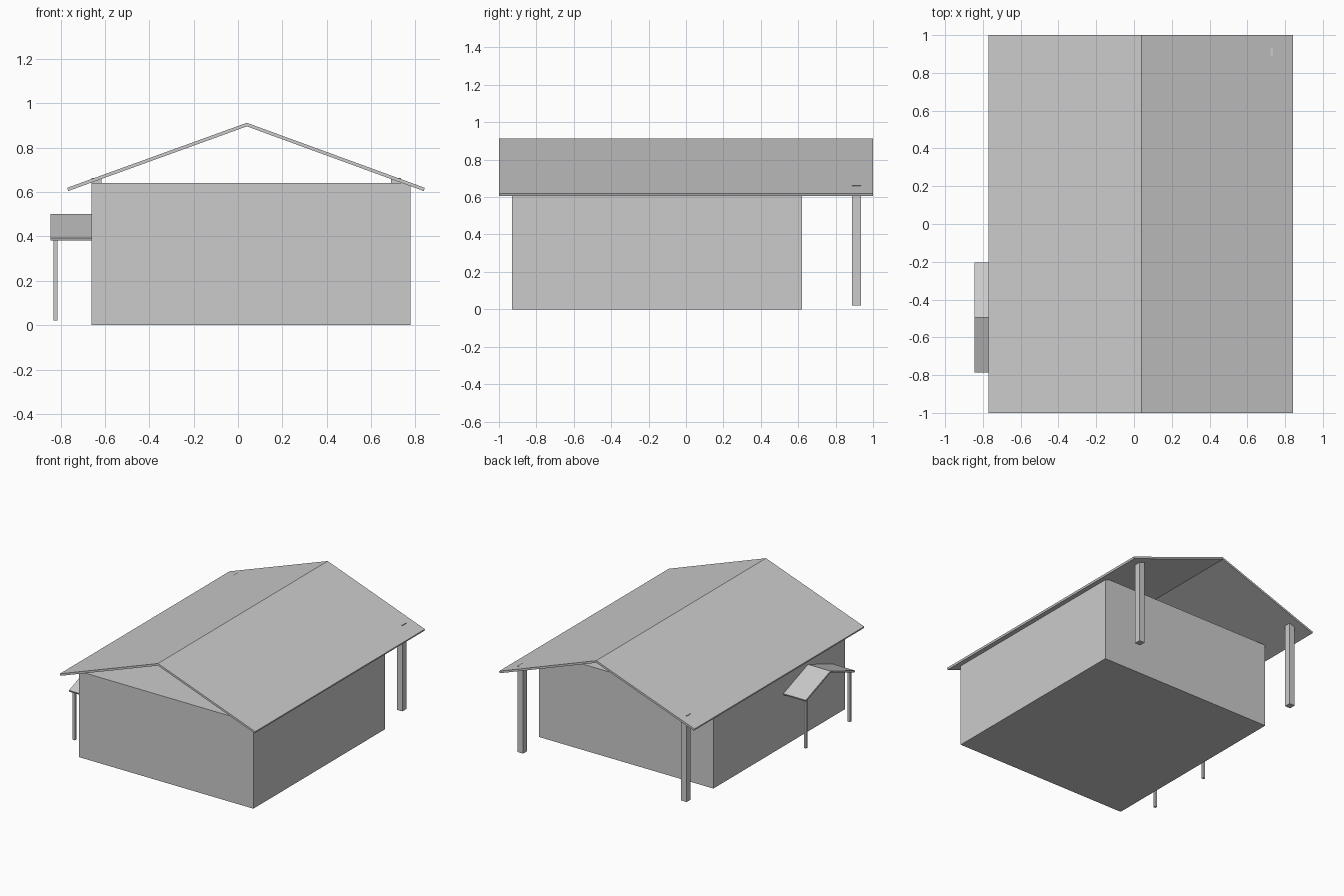
import bpy
from mathutils import Vector

if "Cube" in bpy.data.objects:
    bpy.data.objects.remove(bpy.data.objects["Cube"])


def add_mesh(name, verts, faces):
    me = bpy.data.meshes.new(name)
    me.from_pydata(verts, [], faces)
    me.update()
    ob = bpy.data.objects.new(name, me)
    bpy.context.collection.objects.link(ob)
    return ob


def box(name, x0, x1, y0, y1, z0, z1):
    bpy.ops.mesh.primitive_cube_add(size=1, location=((x0 + x1) / 2, (y0 + y1) / 2, (z0 + z1) / 2))
    ob = bpy.context.object
    ob.name = name
    ob.scale = (x1 - x0, y1 - y0, z1 - z0)
    return ob


def slab(name, eave, ridge, depth, thick, along_y):
    """Thin roof panel: top edge runs eave -> ridge (across, z), extruded over depth."""
    e, r = Vector(eave), Vector(ridge)
    d = (r - e).normalized()
    n = Vector((d.y, -d.x)) if d.x > 0 else Vector((-d.y, d.x))
    # the underside stops on the ridge plane so the two panels meet cleanly
    low_e = e + n * thick
    low_r = Vector((r.x, r.y - thick / abs(d.x)))
    prof = [e, r, low_r, low_e]
    place = (lambda p, t: (p.x, t, p.y)) if along_y else (lambda p, t: (t, p.x, p.y))
    verts = [place(p, t) for t in depth for p in prof]
    faces = [(0, 1, 2, 3), (7, 6, 5, 4)] + [(i, i + 4, (i + 1) % 4 + 4, (i + 1) % 4) for i in range(4)]
    ob = add_mesh(name, verts, faces)
    # consistent outward normals
    import bmesh
    bm = bmesh.new()
    bm.from_mesh(ob.data)
    bmesh.ops.recalc_face_normals(bm, faces=bm.faces)
    bm.to_mesh(ob.data)
    bm.free()
    return ob


# House body
box("house_body", -0.66, 0.778, -0.93, 0.62, 0, 0.64)

# Main roof, open at the gables
for side, x in (("left", -0.77), ("right", 0.842)):
    slab("main_roof_" + side, (x, 0.619), (0.04, 0.912), (-1, 1), 0.015, True)

# Rear veranda posts
for side, x in (("left", -0.66), ("right", 0.69)):
    box("veranda_post_" + side, x, x + 0.045, 0.887, 0.935, 0.02, 0.663)

# Side porch roof and its two thin posts
for side, s in (("front", -1), ("back", 1)):
    slab("porch_roof_" + side, (-0.495 + s * 0.29, 0.393), (-0.495, 0.5), (-0.845, -0.655), 0.013, False)
    y = -0.495 + s * 0.258
    box("porch_post_" + side, -0.831, -0.813, y - 0.009, y + 0.009, 0.02, 0.395)
